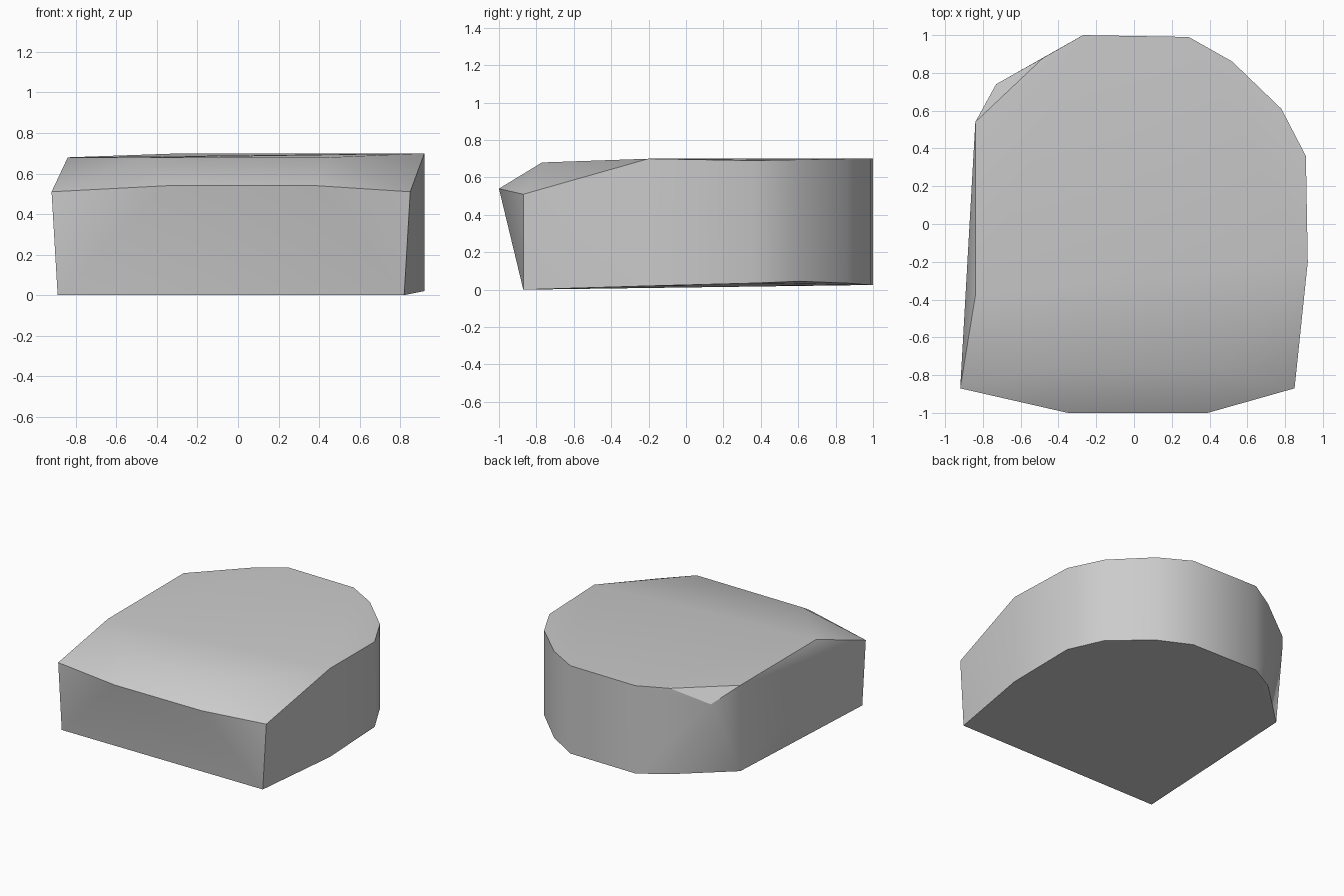
import bpy, bmesh, math

# Remove the default cube
if "Cube" in bpy.data.objects:
    bpy.data.objects.remove(bpy.data.objects["Cube"], do_unlink=True)

# Plain grey material
grey = bpy.data.materials.new("plain_grey")
grey.use_nodes = True
GREY = (0.6, 0.6, 0.6, 1)
grey.diffuse_color = GREY
grey.node_tree.nodes["Principled BSDF"].inputs["Base Color"].default_value = GREY

# Rounded back rim, shared by top and bottom (x, y, bottom z, top z)
rim = [(-0.84, 0.54, 0.02, 0.68), (-0.48, 0.88, 0.03, 0.69),
       (-0.27, 1.0, 0.025, 0.7), (0.29, 0.99, 0.025, 0.7),
       (0.52, 0.86, 0.035, 0.7), (0.78, 0.61, 0.045, 0.695),
       (0.91, 0.36, 0.035, 0.69), (0.92, -0.2, 0.02, 0.7)]
points = [(x, y, z) for x, y, low, high in rim for z in (low, high)]

# Bevelled back corner
points += [(-0.73, 0.74, z) for z in (0.5, 0.58)]
# Sloping front: base edge, jutting lip and upper shoulder
points += [(-0.89, -0.87, 0), (0.82, -0.87, 0)]
points += [(-0.92, -0.87, 0.51), (-0.35, -1, 0.54), (0.39, -1, 0.54), (0.85, -0.87, 0.51)]
points += [(-0.84, -0.38, 0.68), (-0.46, -0.76, 0.68), (0.45, -0.77, 0.68)]

# Wrap the points in a solid block and merge nearly flat facets
bm = bmesh.new()
for p in points:
    bm.verts.new(p)
hull = bmesh.ops.convex_hull(bm, input=bm.verts[:])
loose = [v for v in bm.verts if not v.link_faces]
bmesh.ops.delete(bm, geom=loose, context="VERTS")
bmesh.ops.dissolve_limit(bm, angle_limit=math.radians(1), verts=bm.verts[:], edges=bm.edges[:])
bmesh.ops.recalc_face_normals(bm, faces=bm.faces[:])

mesh = bpy.data.meshes.new("block")
bm.to_mesh(mesh)
bm.free()
mesh.materials.append(grey)
block = bpy.data.objects.new("block", mesh)
bpy.context.collection.objects.link(block)

# Soft shading with crisp outer edges
bpy.ops.object.select_all(action="DESELECT")
block.select_set(True)
bpy.context.view_layer.objects.active = block
bpy.ops.object.shade_smooth_by_angle(angle=math.radians(35))
